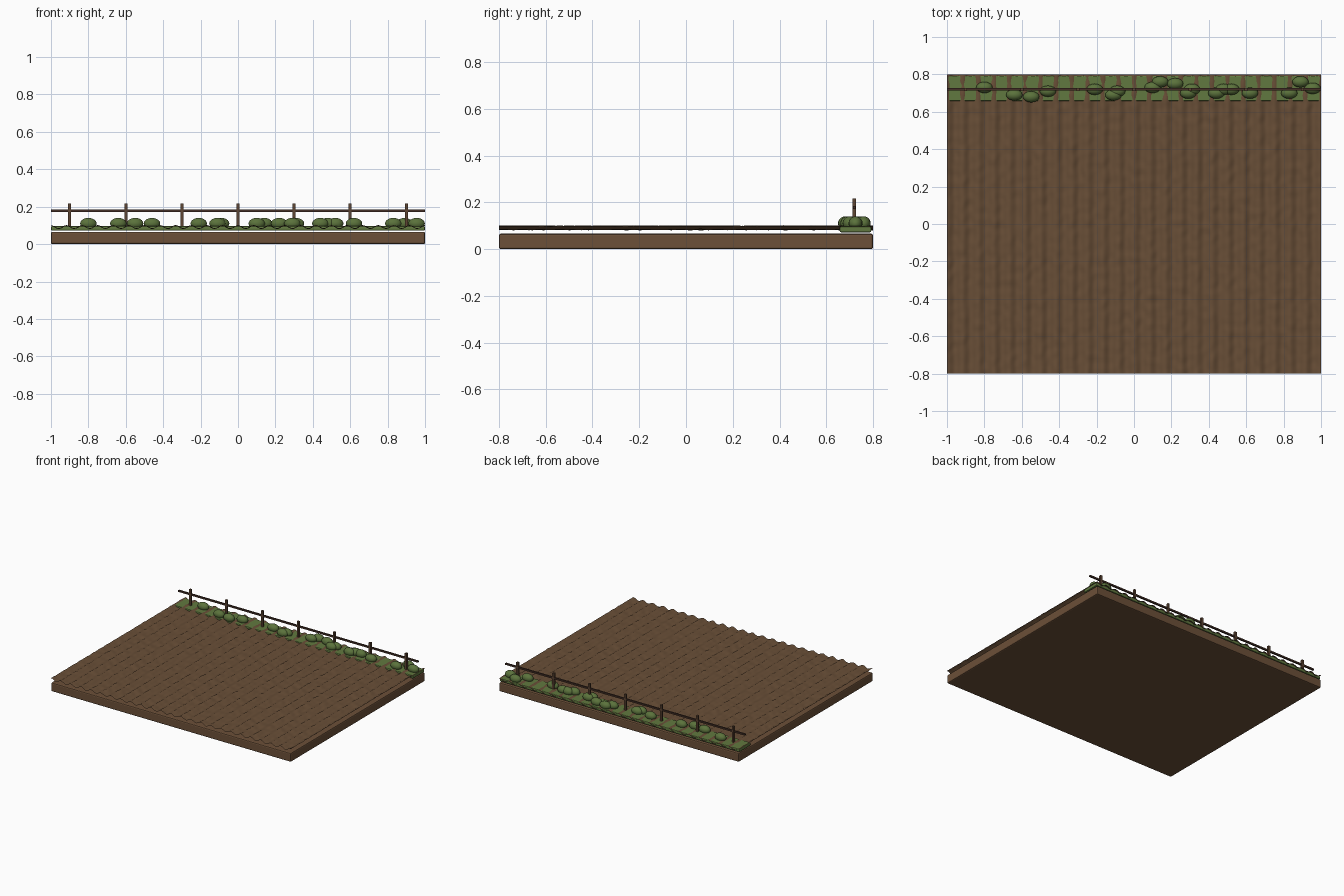
import bpy, bmesh, math
from mathutils import Vector, noise

cube = bpy.data.objects.get("Cube")
if cube:
    bpy.data.objects.remove(cube, do_unlink=True)


def material(name, rgb):
    m = bpy.data.materials.new(name)
    m.use_nodes = True
    m.diffuse_color = (*rgb, 1)
    bsdf = m.node_tree.nodes["Principled BSDF"]
    bsdf.inputs["Base Color"].default_value = (*rgb, 1)
    bsdf.inputs["Roughness"].default_value = 0.9
    return m


EARTH = material("earth", (0.15, 0.08, 0.04))
SOIL = material("ploughed_soil", (0.14, 0.077, 0.038))
GRASS = material("grass", (0.12, 0.19, 0.05))
LEAF = material("leaf", (0.105, 0.17, 0.045))
WOOD = material("post_wood", (0.11, 0.058, 0.032))
RAIL = material("rail_wood", (0.06, 0.03, 0.02))


def finish(name, bm, mat, smooth=False):
    mesh = bpy.data.meshes.new(name)
    bm.to_mesh(mesh)
    bm.free()
    mesh.materials.append(mat)
    if smooth:
        mesh.polygons.foreach_set("use_smooth", [True] * len(mesh.polygons))
    ob = bpy.data.objects.new(name, mesh)
    bpy.context.collection.objects.link(ob)
    return ob


def box(name, center, size, mat, bevel=0):
    bm = bmesh.new()
    bmesh.ops.create_cube(bm, size=1)
    bmesh.ops.scale(bm, vec=size, verts=bm.verts)
    bmesh.ops.translate(bm, vec=center, verts=bm.verts)
    ob = finish(name, bm, mat)
    if bevel:
        mod = ob.modifiers.new("Bevel", "BEVEL")
        mod.width = bevel
        mod.segments = 2
    return ob


# Earth slab
box("earth_slab", (0, 0, 0.033), (2, 1.6, 0.066), EARTH, 0.008)

# Ploughed surface: one thin sheet of furrows with clumpy noise
FURROWS = 24
bm = bmesh.new()
bmesh.ops.create_grid(bm, x_segments=FURROWS * 8, y_segments=100, size=1)
for v in bm.verts:
    v.co.y *= 0.8
    wave = math.sin(v.co.x * math.pi * FURROWS + math.pi / 2)
    clump = noise.noise(Vector((v.co.x * 25, v.co.y * 25, 0)))
    v.co.z = 0.091 + 0.008 * wave + 0.004 * clump
finish("ploughed_surface", bm, SOIL, True)

# Grass verge along the back edge
box("grass_verge", (0, 0.725, 0.084), (2, 0.135, 0.024), GRASS, 0.006)

# Bushes scattered on the verge
BUSHES = [(-0.8, 0.73), (-0.64, 0.69), (-0.55, 0.68), (-0.46, 0.71), (-0.21, 0.72),
          (-0.11, 0.69), (-0.09, 0.71), (0.1, 0.73), (0.14, 0.76), (0.22, 0.75),
          (0.29, 0.7), (0.31, 0.72), (0.44, 0.7), (0.48, 0.72), (0.52, 0.72),
          (0.62, 0.7), (0.83, 0.7), (0.89, 0.76), (0.955, 0.725)]
for i, (x, y) in enumerate(BUSHES):
    bm = bmesh.new()
    bmesh.ops.create_uvsphere(bm, u_segments=16, v_segments=10, radius=1)
    bmesh.ops.scale(bm, vec=(0.044, 0.03, 0.03), verts=bm.verts)
    bmesh.ops.translate(bm, vec=(x, y, 0.11), verts=bm.verts)
    finish(f"bush_{i + 1}", bm, LEAF, True)

# Fence: seven posts and one rail
for i in range(7):
    box(f"fence_post_{i + 1}", (-0.9 + 0.3 * i, 0.72, 0.148), (0.016, 0.016, 0.136), WOOD)
box("fence_rail", (0, 0.72, 0.178), (2, 0.012, 0.012), RAIL)
